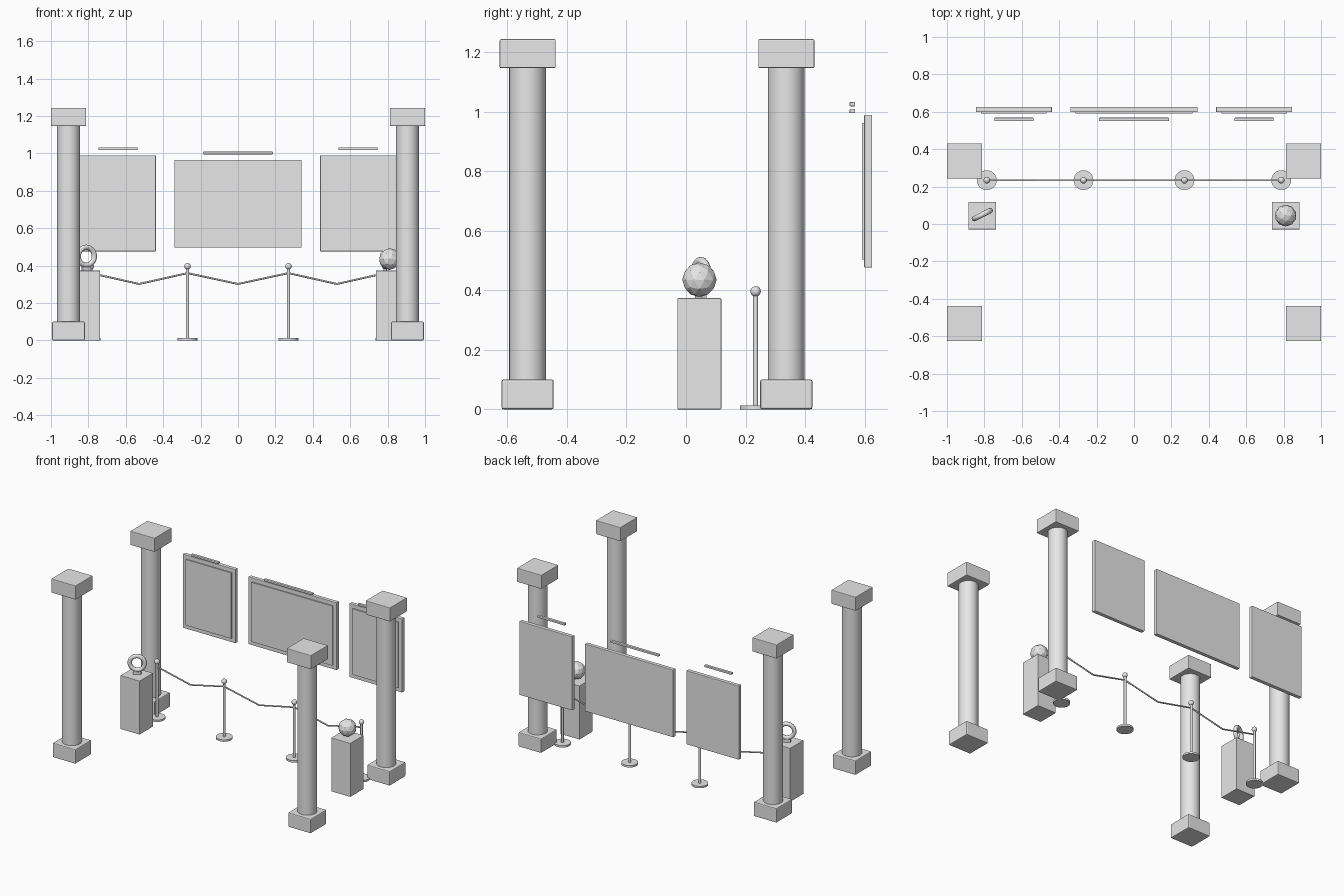
import bpy
import math
from mathutils import Vector

cube = bpy.data.objects.get("Cube")
if cube:
    bpy.data.objects.remove(cube, do_unlink=True)

# Single plaster grey
grey = bpy.data.materials.new("light_grey")
grey.use_nodes = True
grey.diffuse_color = (0.8, 0.8, 0.8, 1)
grey.node_tree.nodes["Principled BSDF"].inputs["Base Color"].default_value = (0.8, 0.8, 0.8, 1)


def finish(name, smooth=False):
    obj = bpy.context.object
    obj.name = name
    obj.data.materials.append(grey)
    if smooth:
        bpy.ops.object.shade_smooth_by_angle(angle=math.radians(40))
    return obj


def box(name, size, center, bevel=0.0, turn=0.0):
    bpy.ops.mesh.primitive_cube_add(size=1, location=center, rotation=(0, 0, turn))
    obj = finish(name)
    obj.scale = size
    bpy.ops.object.transform_apply(location=False, rotation=False, scale=True)
    if bevel:
        mod = obj.modifiers.new("soft_edges", "BEVEL")
        mod.width = bevel
        mod.segments = 2
    return obj


def rod(name, radius, start, end, sides=24):
    a, b = Vector(start), Vector(end)
    bpy.ops.mesh.primitive_cylinder_add(
        vertices=sides, radius=radius, depth=(b - a).length, location=(a + b) / 2,
        rotation=(b - a).to_track_quat("Z", "Y").to_euler())
    return finish(name, smooth=True)


# Four columns with square base and capital
for side, x in (("right", -0.906), ("left", 0.906)):
    for place, y in (("front", -0.532), ("back", 0.337)):
        tag = f"{place}_{side}"
        box(f"column_base_{tag}", (0.175, 0.175, 0.1), (x, y, 0.05), 0.006)
        rod(f"column_shaft_{tag}", 0.062, (x, y, 0.1), (x, y, 1.147), 32)
        box(f"column_capital_{tag}", (0.188, 0.188, 0.097), (x, y, 1.195), 0.004)

# Pedestals
for side, x in (("right", -0.811), ("left", 0.811)):
    box(f"pedestal_{side}", (0.147, 0.147, 0.373), (x, 0.045, 0.1865), 0.002)

# Faceted ball sculpture
bpy.ops.mesh.primitive_ico_sphere_add(subdivisions=2, radius=0.058, location=(0.811, 0.045, 0.435))
finish("faceted_sculpture")

# Ring sculpture on a slim foot
turn = math.radians(27)
bpy.ops.mesh.primitive_torus_add(
    major_radius=0.048, minor_radius=0.014, major_segments=32, minor_segments=12,
    location=(-0.811, 0.05, 0.45), rotation=(math.pi / 2, 0, turn))
finish("ring_sculpture", smooth=True)
box("ring_foot", (0.05, 0.018, 0.022), (-0.811, 0.05, 0.384), turn=turn)

# Barrier posts
posts = (-0.787, -0.27, 0.27, 0.787)
py = 0.234
for i, x in enumerate(posts, 1):
    rod(f"barrier_foot_{i}", 0.053, (x, py, 0), (x, py, 0.013))
    rod(f"barrier_post_{i}", 0.0085, (x, py, 0.012), (x, py, 0.385), 12)
    bpy.ops.mesh.primitive_uv_sphere_add(segments=16, ring_count=10, radius=0.0175, location=(x, py, 0.396))
    finish(f"barrier_knob_{i}", smooth=True)

# Ropes sagging between neighbouring posts
for i, (a, b) in enumerate(zip(posts, posts[1:]), 1):
    middle = ((a + b) / 2, py, 0.302)
    for half, x in (("a", a), ("b", b)):
        rod(f"rope_{i}{half}", 0.005, (x, py, 0.36), middle, 10)

# Hanging pictures: frame, raised canvas, lamp bar
pictures = (
    ("right", -0.642, 0.406, 0.476, 0.989, 0.21, 1.025),
    ("middle", 0, 0.679, 0.497, 0.966, 0.374, 1.002),
    ("left", 0.642, 0.406, 0.476, 0.989, 0.21, 1.025),
)
for tag, x, width, low, high, lamp, lamp_z in pictures:
    mid = (low + high) / 2
    tall = high - low
    box(f"picture_frame_{tag}", (width, 0.027, tall), (x, 0.612, mid), 0.003)
    box(f"picture_canvas_{tag}", (width - 0.055, 0.01, tall - 0.055), (x, 0.596, mid))
    box(f"picture_lamp_{tag}", (lamp, 0.019, 0.014), (x, 0.559, lamp_z), 0.003)
